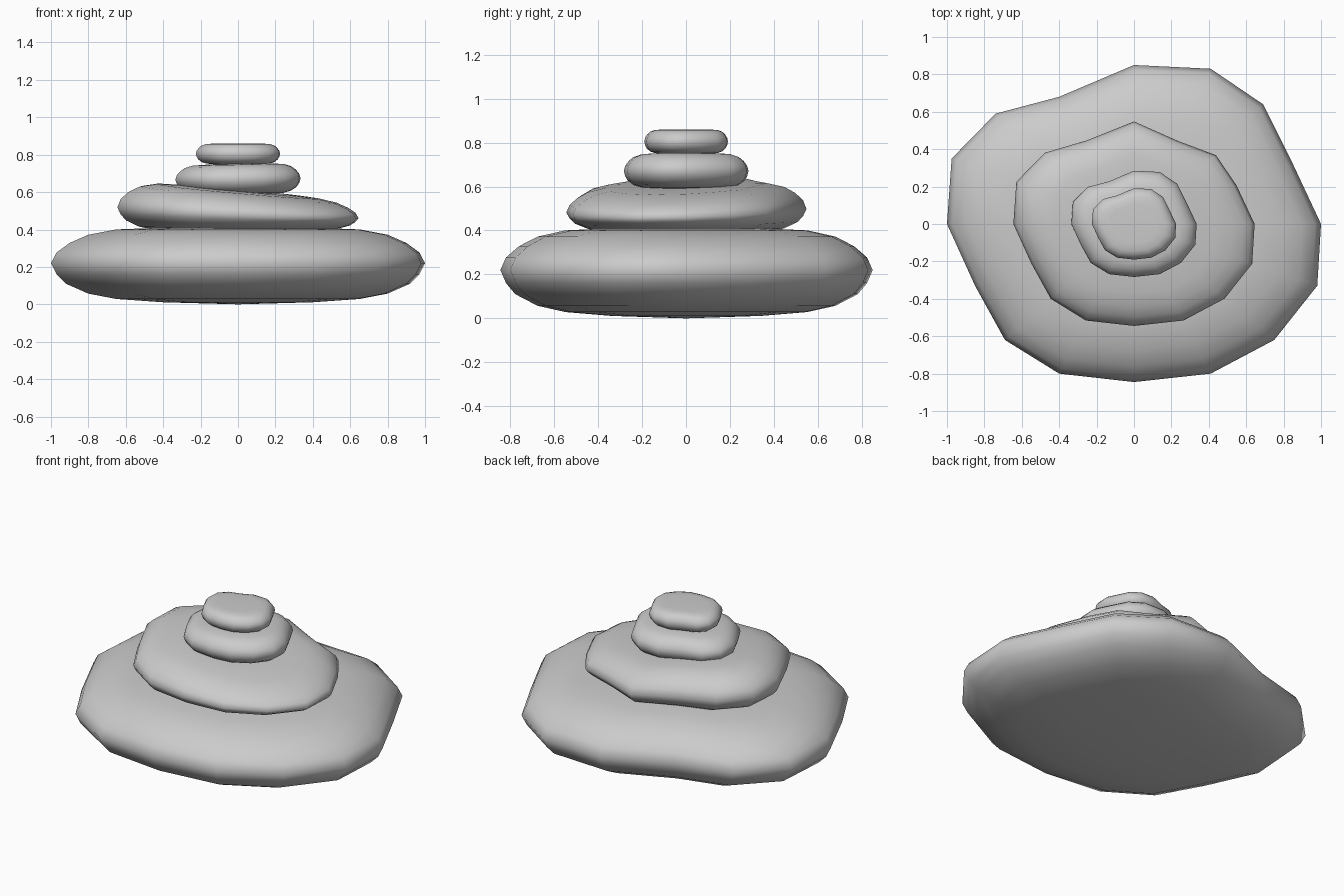
import bpy, bmesh

if "Cube" in bpy.data.objects:
    bpy.data.objects.remove(bpy.data.objects["Cube"])

# Shared irregular stone outline, seen from above
OUTLINE = [(1, 0), (.85, .32), (.69, .64), (.41, .83), (0, .85), (-.40, .68), (-.74, .59), (-.975, .35),
           (-1, 0), (-.85, -.33), (-.69, -.62), (-.40, -.80), (0, -.845), (.41, -.80), (.75, -.62), (.98, -.33)]
# Rounded edge profile: radius factor, height factor
PROFILE = [(.4, -.95), (.65, -.87), (.8, -.74), (.92, -.5), (.97, -.27), (1, 0),
           (.97, .3), (.9, .57), (.8, .8), (.65, .95), (.4, 1)]


def stone(name, size, z, up, down, roundness, tilt=(0, 0), changes={}):
    bm = bmesh.new()
    outline = [changes.get(i, p) for i, p in enumerate(OUTLINE)]

    def vert(x, y, h):
        weight = 0.5 + 0.5 * h
        lean = weight * (tilt[0] * x + tilt[1] * y)
        return bm.verts.new((x, y, z + h * (up if h > 0 else down) + lean))

    rings = [[vert(x * size * r ** roundness, y * size * r ** roundness, h)
              for x, y in outline] for r, h in PROFILE]
    n = len(outline)
    for a, b in zip(rings, rings[1:]):
        for i in range(n):
            j = (i + 1) % n
            bm.faces.new((a[i], a[j], b[j], b[i]))
    bottom, top = vert(0, 0, -1), vert(0, 0, 1)
    for i in range(n):
        j = (i + 1) % n
        bm.faces.new((bottom, rings[0][j], rings[0][i]))
        bm.faces.new((top, rings[-1][i], rings[-1][j]))
    for f in bm.faces:
        f.smooth = True
    mesh = bpy.data.meshes.new(name)
    bm.to_mesh(mesh)
    bm.free()
    ob = bpy.data.objects.new(name, mesh)
    bpy.context.collection.objects.link(ob)
    return ob


# Four stacked stones, largest at the bottom
stone("base_stone", 1.0, .22, .19, .22, 1.0)
stone("second_stone", .645, .49, .12, .11, .9, (-.09, .03),
      {2: (.68, .57), 3: (.36, .69), 5: (-.40, .69)})
stone("third_stone", .335, .67, .08, .085, .75, (.02, 0))
stone("top_stone", .225, .805, .055, .06, .65)
